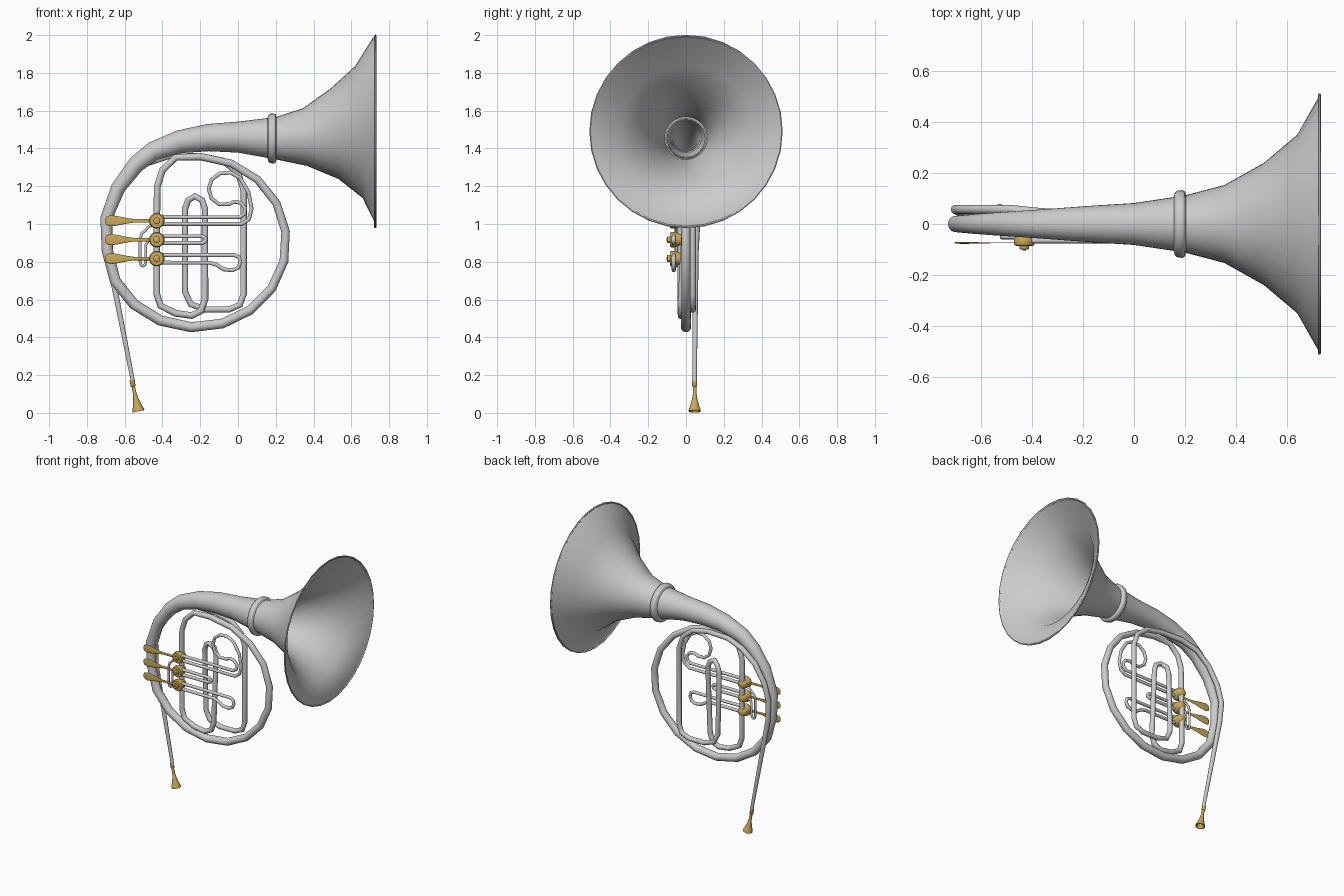
import bpy, bmesh, math
from mathutils import Vector

brass = bpy.data.materials.new("brass")
brass.diffuse_color = (0.60, 0.40, 0.10, 1)


def sweep(name, pts, sides=12, caps=True, mat=None, axis=None):
    """Round tube through (x, y, z, radius) points; a fixed axis makes it a turned part."""
    bm = bmesh.new()
    P = [Vector(p[:3]) for p in pts]
    n = len(P)
    side, rings = None, []
    for i in range(n):
        a = (P[i] - P[i - 1]).normalized() if i else Vector()
        b = (P[i + 1] - P[i]).normalized() if i < n - 1 else Vector()
        t = Vector(axis).normalized() if axis else (a + b).normalized()
        if side is None:
            side = Vector((0, 0, 1)) if abs(t.y) > 0.9 else Vector((0, 1, 0))
        side = (side - t * side.dot(t)).normalized()
        up = t.cross(side)
        ring = []
        for k in range(sides):
            w = 2 * math.pi * k / sides
            ring.append(bm.verts.new(P[i] + (side * math.cos(w) + up * math.sin(w)) * pts[i][3]))
        rings.append(ring)
    for r0, r1 in zip(rings, rings[1:]):
        for k in range(sides):
            j = (k + 1) % sides
            bm.faces.new((r0[k], r0[j], r1[j], r1[k]))
    if caps:
        bm.faces.new(rings[0])
        bm.faces.new(rings[-1])
    bmesh.ops.recalc_face_normals(bm, faces=bm.faces)
    me = bpy.data.meshes.new(name)
    bm.to_mesh(me)
    bm.free()
    me.shade_smooth()
    me.set_sharp_from_angle(angle=math.radians(50))
    ob = bpy.data.objects.new(name, me)
    bpy.context.collection.objects.link(ob)
    if mat:
        me.materials.append(mat)
    return ob


def flat(xz, y, r):
    return [(x, y, z, r) for x, z in xz]


# bell flaring out of the main tube, which wraps round the body ring
main = [(x, 0, z, r) for x, z, r in [
    (.727, 1.49, .505), (.722, 1.49, .495), (.64, 1.487, .35), (.51, 1.477, .24), (.355, 1.46, .153),
    (.2, 1.454, .112), (0, 1.46, .082), (-.16, 1.457, .072), (-.31, 1.435, .061),
    (-.45, 1.385, .051), (-.54, 1.315, .045), (-.635, 1.19, .038),
    (-.697, 1.03, .032), (-.692, .86, .03)]]
for i in range(13):
    a = math.radians(207 + 20 * i)
    y = -.03 * max(0, i - 9) / 3
    main.append((-.2235 + .479 * math.cos(a), y, .905 + .452 * math.sin(a), .029 - .0008 * i))
main += flat([(-.33, 1.352), (-.4, 1.285), (-.427, 1.2), (-.43, 1.05), (-.43, .9)], -.03, .018)
sweep("bell_and_main_tube", main, 32, caps=False)

# rolled bell rim and collar ring
rim = [(.725, .50), (.721, .507), (.725, .512), (.73, .512), (.732, .507), (.728, .5)]
sweep("bell_rim", [(x, 0, 1.49, r) for x, r in rim], 32, False, axis=(1, 0, 0))
collar = [(.155, .1), (.16, .122), (.168, .13), (.19, .133), (.2, .127), (.205, .105)]
sweep("bell_collar", [(x, 0, 1.453, r) for x, r in collar], 32, False, axis=(1, 0, 0))

# lead pipe: up from the mouthpiece, over the top and through the inner loops
lead = [(-.556, .046, .165, .011), (-.69, .05, .85, .017)]
lead += flat([(-.7, 1.0), (-.665, 1.12), (-.59, 1.24), (-.49, 1.32)], .057, .018)
lead += flat([(-.37, 1.36)], .045, .018)
lead += flat([(-.2, 1.36), (-.08, 1.335), (0, 1.27), (.03, 1.18), (.03, .63),
              (.01, .572), (-.05, .547), (-.17, .547), (-.25, .575), (-.28, .64)], .035, .017)
lead += flat([(-.28, 1.08), (-.265, 1.125)], .02, .017)
lead += flat([(-.228, 1.147), (-.19, 1.125), (-.175, 1.08)], 0, .017)
lead += flat([(-.175, .6), (-.195, .54), (-.245, .515), (-.33, .527), (-.41, .567),
              (-.43, .63), (-.43, .92)], -.026, .018)
sweep("lead_pipe", lead, 14)

# mouthpiece with hollow cup
top, end = Vector((-.562, .046, .175)), Vector((-.527, .046, .008))
prof = [(0, .013), (.2, .013), (.22, .009), (.45, .01), (.6, .014), (.85, .025),
        (.93, .031), (1, .032), (1, .026), (.9, .018), (.7, .006)]
sweep("mouthpiece", [(*top.lerp(end, t), r) for t, r in prof], 16, True, brass, end - top)

# three valves, each with a teardrop lever
valve = [(-.1, .014), (-.097, .018), (-.086, .018), (-.085, .036), (-.078, .041), (-.06, .041),
         (-.045, .034), (-.03, .034), (-.02, .03), (-.008, .018)]
lever = [(-.705, .008), (-.697, .022), (-.675, .029), (-.645, .026), (-.59, .015),
         (-.55, .009), (-.44, .009)]
for i, z in enumerate((1.017, .917, .817)):
    sweep(f"valve_{i + 1}", [(-.43, y, z, r) for y, r in valve], 20, True, brass, (0, 1, 0))
    sweep(f"valve_screw_{i + 1}", [(-.43, -.104, z, .008), (-.43, -.095, z, .008)], 10, True, brass)
    ob = sweep(f"lever_{i + 1}", [(x, 0, z, r) for x, r in lever], 12, True, brass)
    ob.scale.y = .13
    ob.location.y = -.074

# valve slides
slides = [
    [(-.41, 1.0), (.02, 1.0), (.058, 1.025), (.072, 1.08), (.055, 1.17), (.01, 1.245),
     (-.04, 1.272), (-.095, 1.268), (-.14, 1.235), (-.155, 1.185), (-.14, 1.135), (-.1, 1.105),
     (-.05, 1.105), (-.02, 1.118), (.015, 1.112), (.037, 1.085), (.035, 1.055), (.01, 1.036),
     (-.41, 1.036)],
    [(-.41, .935), (-.19, .935), (-.175, .928), (-.17, .917), (-.175, .906), (-.19, .899), (-.41, .899)],
    [(-.41, .835), (-.02, .835), (.005, .825), (.013, .797), (0, .768), (-.03, .755),
     (-.075, .76), (-.115, .785), (-.15, .795), (-.41, .795)],
]
for i, s in enumerate(slides):
    sweep(f"valve_slide_{i + 1}", flat(s, -.065, .011), 10)

# small water loop beside the valves
loop = [(-.44, 1.0), (-.475, .985), (-.49, .965), (-.51, .95), (-.518, .92), (-.518, .8), (-.512, .782),
        (-.502, .777), (-.492, .785), (-.488, .805), (-.488, .89), (-.475, .912), (-.44, .917)]
sweep("small_loop", flat(loop, -.052, .008), 10)
